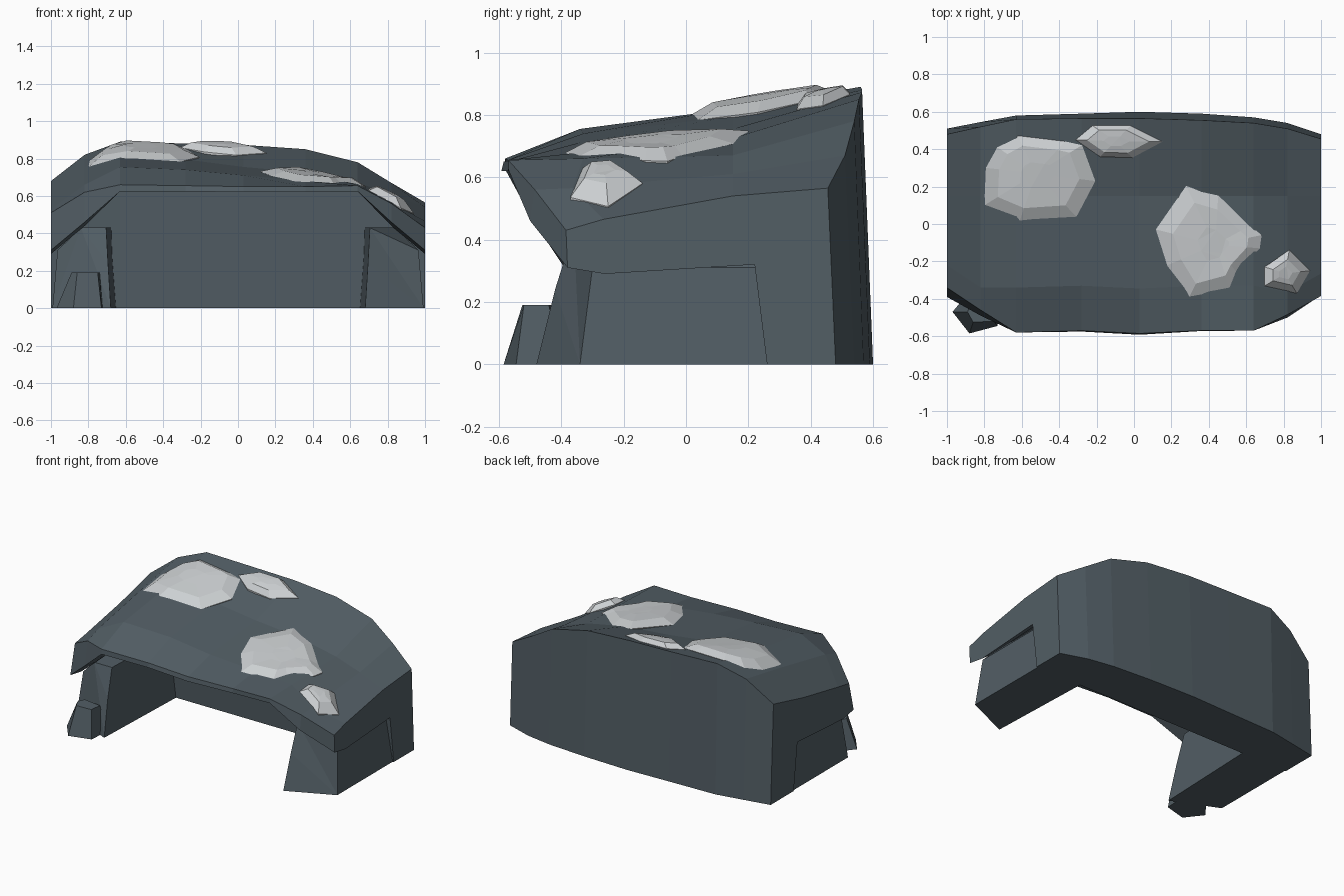
import bpy, bmesh
from mathutils import Vector
from mathutils.bvhtree import BVHTree

if "Cube" in bpy.data.objects:
    bpy.data.objects.remove(bpy.data.objects["Cube"])


def material(name, rgb):
    m = bpy.data.materials.new(name)
    m.diffuse_color = (*rgb, 1)
    m.use_nodes = True
    m.node_tree.nodes["Principled BSDF"].inputs["Base Color"].default_value = m.diffuse_color
    return m


SLATE = material("dark slate", (0.085, 0.112, 0.13))
PALE = material("pale stone", (0.61, 0.635, 0.65))


def loft(name, rings, mat):
    """Skin equal closed rings and cap both ends."""
    bm = bmesh.new()
    vs = [[bm.verts.new(p) for p in r] for r in rings]
    n = len(rings[0])
    for a, b in zip(vs, vs[1:]):
        for i in range(n):
            j = (i + 1) % n
            bm.faces.new((a[i], a[j], b[j], b[i]))
    caps = [bm.faces.new(vs[0]), bm.faces.new(vs[-1])]
    bmesh.ops.triangulate(bm, faces=caps)
    bmesh.ops.recalc_face_normals(bm, faces=bm.faces[:])
    me = bpy.data.meshes.new(name)
    bm.to_mesh(me)
    bm.free()
    me.materials.append(mat)
    ob = bpy.data.objects.new(name, me)
    bpy.context.collection.objects.link(ob)
    return ob


# Roof and back wall: one cross-section per station along x
# x, back bottom y, back top y z, saddle z, mid z, lip top y z, lip bottom y z
stations = [
    (-1.00, .51, .48, .68, .60, .53, -.34, .51, -.39, .31),
    (-.82, .545, .52, .82, .755, .66, -.46, .62, -.49, .46),
    (-.63, .58, .56, .89, .82, .755, -.58, .66, -.58, .625),
    (-.28, .59, .565, .88, .795, .74, -.57, .655, -.575, .625),
    (.03, .60, .565, .873, .755, .71, -.585, .65, -.592, .62),
    (.36, .59, .555, .85, .725, .68, -.57, .65, -.572, .62),
    (.64, .57, .54, .78, .67, .66, -.57, .655, -.57, .625),
    (.82, .54, .51, .67, .61, .565, -.485, .56, -.50, .46),
    (1.00, .48, .455, .565, .54, .465, -.385, .43, -.38, .31),
]
rings = []
for x, yb, yt, zt, zs, zm, yf, zf, yl, zl in stations:
    ym = yf + 0.24 if abs(x) < .7 else yf + 0.12
    drop = 0 if abs(x) < .7 else .02
    rings.append([(x, yb, 0), (x, yt, zt), (x, .15, zs), (x, ym, zm), (x, yf, zf),
                  (x, yl, zl), (x, yl + .12, zl - drop),
                  (x, .22, zl + .01), (x, .26, 0)])
roof = loft("rock_shell", rings, SLATE)

# Side pillars under the roof slopes
for side, name in ((-1, "left_pillar"), (1, "right_pillar")):
    def ring(y0, y1, y2, y3, shift):
        prof = [(.992, 0, y0), (.965, .31, y1), (.84, .43, y2),
                (.705 - shift, .43, y2), (.695 - shift, .24, y3), (.68 - shift, 0, y3 - .06)]
        return [(side * px, y, z) for px, z, y in prof]
    loft(name, [ring(-.34, -.30, -.36, -.42, 0), ring(.4, .35, .3, .4, .03)], SLATE)

# Small rock beside the left pillar
loft("small_rock", [
    [(-.97, -.47, 0), (-.88, -.585, 0), (-.73, -.545, 0), (-.72, -.40, 0), (-.88, -.36, 0)],
    [(-.89, -.47, .19), (-.86, -.525, .19), (-.75, -.52, .19), (-.74, -.44, .19), (-.87, -.42, .19)],
], SLATE)

# Pale stone patches that follow the roof surface
me = roof.data
tree = BVHTree.FromPolygons([v.co for v in me.vertices], [p.vertices for p in me.polygons])


def on_roof(x, y, lift):
    hit = tree.ray_cast(Vector((x, y, 3)), Vector((0, 0, -1)))[0]
    return (x, y, hit.z + lift)


def patch(name, outline, scale, lift):
    cx = sum(p[0] for p in outline) / len(outline)
    cy = sum(p[1] for p in outline) / len(outline)

    def ring(s, h):
        return [on_roof(cx + (x - cx) * s, cy + (y - cy) * s, h) for x, y in outline]
    loft(name, [ring(.97, -.03), ring(1.01, 0), ring(scale, lift), ring(.3, lift * 1.1)], PALE)


patch("left_patch", [(-.8, .1), (-.79, .3), (-.73, .41), (-.62, .47), (-.37, .44), (-.28, .42),
                     (-.21, .23), (-.31, .04), (-.61, .02)], .74, .032)
patch("back_patch", [(-.31, .45), (-.22, .525), (-.02, .525), (.15, .44), (-.01, .355),
                     (-.18, .36)], .72, .03)
patch("front_patch", [(.12, -.03), (.28, .2), (.45, .15), (.62, -.01), (.68, -.06), (.67, -.13),
                      (.55, -.26), (.51, -.34), (.29, -.4), (.18, -.22)], .72, .03)
patch("right_patch", [(.7, -.23), (.83, -.14), (.94, -.25), (.87, -.37), (.7, -.33)], .6, .04)
